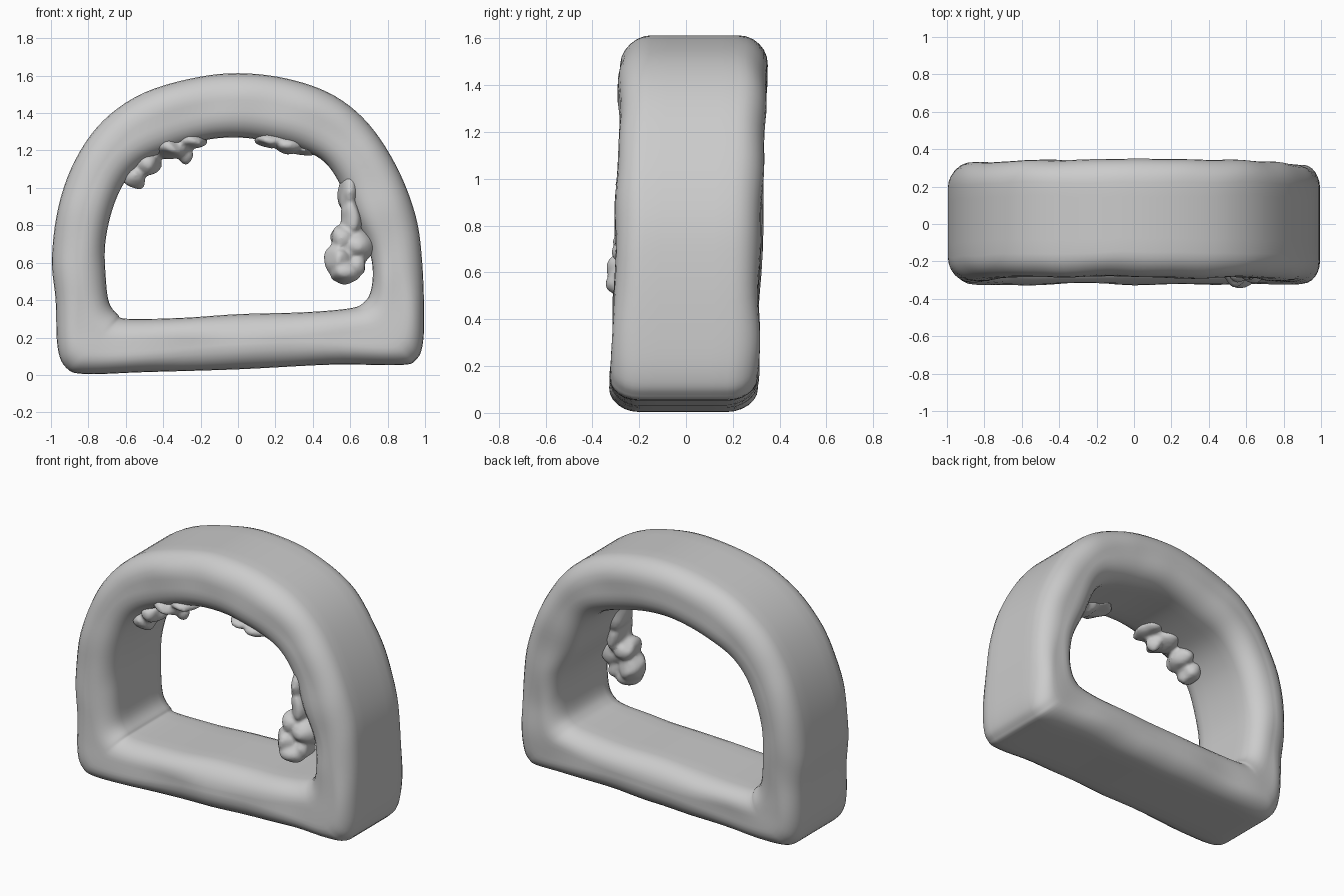
import bpy, bmesh, math
from mathutils import Vector, noise

if "Cube" in bpy.data.objects:
    bpy.data.objects.remove(bpy.data.objects["Cube"])

# Matching outer and inner outlines (x, z), clockwise from the lower left corner
OUTER = [(-.82, .005), (-.92, .04), (-.965, .15), (-.975, .4), (-.995, .62), (-.96, .9),
         (-.87, 1.15), (-.72, 1.36), (-.5, 1.51), (-.2, 1.595), (.05, 1.612), (.3, 1.575),
         (.52, 1.49), (.7, 1.34), (.85, 1.11), (.95, .85), (.985, .6), (.995, .3),
         (.985, .15), (.95, .08), (.87, .053), (.5, .055), (0, .03), (-.5, .015)]
INNER = [(-.59, .30), (-.645, .325), (-.69, .39), (-.707, .52), (-.71, .7), (-.67, .89),
         (-.6, 1.04), (-.5, 1.14), (-.35, 1.205), (-.15, 1.26), (.03, 1.268), (.2, 1.24),
         (.35, 1.2), (.46, 1.14), (.54, 1.03), (.61, .86), (.69, .7), (.72, .57),
         (.71, .45), (.67, .385), (.59, .355), (.35, .335), (0, .325), (-.3, .305)]


def smooth_loop(pts, steps):
    """Closed Catmull-Rom curve through the points."""
    p = [Vector(q) for q in pts]
    n, out = len(p), []
    for i in range(n):
        a, b, c, d = p[i - 1], p[i], p[(i + 1) % n], p[(i + 2) % n]
        for k in range(steps):
            t = k / steps
            out.append(.5 * (2 * b + (c - a) * t + (2 * a - 5 * b + 4 * c - d) * t * t
                             + (3 * b - a - 3 * c + d) * t ** 3))
    return out


def section(w, h, r, corner=6, side=5):
    """Rounded rectangle of half sizes w, h as (across, depth) pairs."""
    out = []
    corners = [(1, 1, 0), (-1, 1, 90), (-1, -1, 180), (1, -1, 270)]
    arcs = [[(sx * (w - r) + r * math.cos(math.radians(a0 + 90 * k / corner)),
              sy * (h - r) + r * math.sin(math.radians(a0 + 90 * k / corner)))
             for k in range(corner + 1)] for sx, sy, a0 in corners]
    for i, arc in enumerate(arcs):
        end, nxt = arc[-1], arcs[(i + 1) % 4][0]
        out += arc
        out += [(end[0] + (nxt[0] - end[0]) * k / side, end[1] + (nxt[1] - end[1]) * k / side)
                for k in range(1, side)]
    return out


def add_object(name, bm):
    bmesh.ops.recalc_face_normals(bm, faces=bm.faces)
    for f in bm.faces:
        f.smooth = True
    me = bpy.data.meshes.new(name)
    bm.to_mesh(me)
    bm.free()
    ob = bpy.data.objects.new(name, me)
    bpy.context.collection.objects.link(ob)
    return ob


# D-shaped ring: rounded section swept between the two outlines
bm = bmesh.new()
rings = []
for o, i in zip(smooth_loop(OUTER, 5), smooth_loop(INNER, 5)):
    mid, half = (o + i) / 2, (o - i) / 2
    w = half.length
    across = half / w
    ring = []
    for s, d in section(w, .313, min(.125, w * .85)):
        q = mid + across * s
        y = d - .012 + .03 * q.y                       # leans back towards the top
        v = Vector((q.x, y, q.y))
        v.y += .012 * noise.noise(v * 4)               # slightly uneven faces
        ring.append(bm.verts.new(v))
    rings.append(ring)
for a, b in zip(rings, rings[1:] + rings[:1]):
    for k in range(len(a)):
        m = (k + 1) % len(a)
        bm.faces.new((a[k], a[m], b[m], b[k]))
add_object("d_ring", bm)

# Lumps hanging inside the opening: (centre, radii)
BLOBS = {
    "right_drip": [((.60, -.17, .98), (.06, .12, .14)), ((.61, -.19, .84), (.055, .11, .14)),
                   ((.56, -.21, .73), (.07, .10, .07)), ((.64, -.22, .69), (.09, .09, .08)),
                   ((.54, -.23, .62), (.075, .10, .10)), ((.57, -.25, .55), (.08, .09, .065)),
                   ((.63, -.23, .59), (.05, .08, .07))],
    "left_lumps": [((-.55, -.14, 1.06), (.06, .09, .07)), ((-.48, -.14, 1.13), (.07, .11, .06)),
                   ((-.36, -.15, 1.21), (.10, .13, .05)), ((-.28, -.15, 1.18), (.04, .05, .05)),
                   ((-.25, -.15, 1.25), (.08, .12, .04))],
    "top_right_lumps": [((.18, -.15, 1.26), (.09, .12, .04)), ((.27, -.16, 1.23), (.07, .11, .045)),
                        ((.36, -.12, 1.2), (.07, .10, .03))],
}
for name, blobs in BLOBS.items():
    bm = bmesh.new()
    for centre, radii in blobs:
        made = bmesh.ops.create_icosphere(bm, subdivisions=3, radius=1)["verts"]
        for v in made:
            p = Vector([c + r * k for c, r, k in zip(centre, radii, v.co)])
            v.co = p + .02 * noise.noise_vector(p * 12)
    ob = add_object(name, bm)
    rm = ob.modifiers.new("merge", "REMESH")
    rm.mode, rm.voxel_size, rm.use_smooth_shade = "VOXEL", .012, True
    sm = ob.modifiers.new("soften", "SMOOTH")
    sm.factor, sm.iterations = .5, 3
